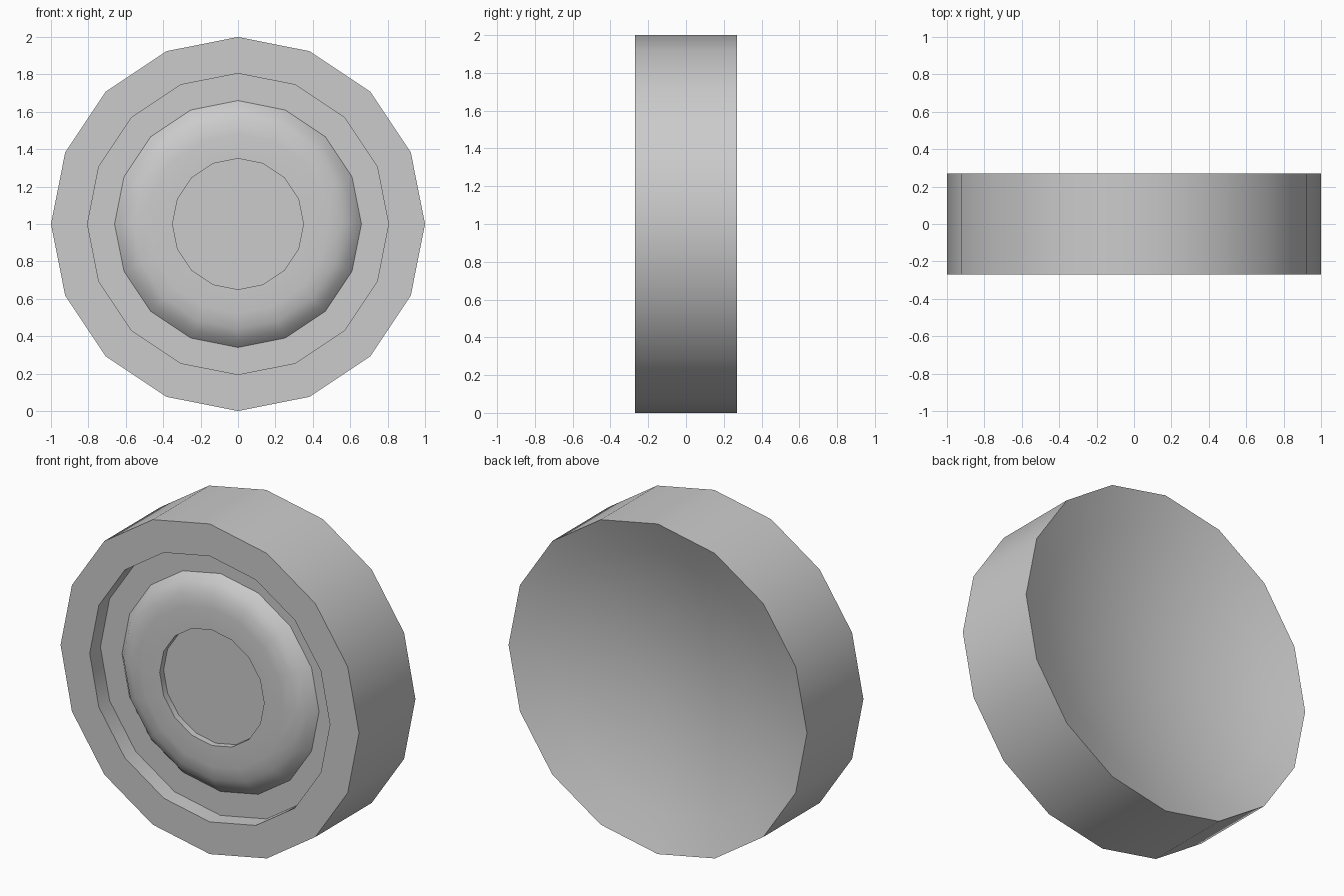
import bpy, bmesh, math

if "Cube" in bpy.data.objects:
    bpy.data.objects.remove(bpy.data.objects["Cube"])

SIDES = 16


def lathe(name, profile, angle=30):
    """Turn a closed (radius, y) profile around the y axis, then lift onto z = 0."""
    bm = bmesh.new()
    verts = [bm.verts.new((r, y, 0)) for r, y in profile]
    edges = [bm.edges.new(pair) for pair in zip(verts, verts[1:])]
    bmesh.ops.spin(bm, geom=verts + edges, cent=(0, 0, 0), axis=(0, 1, 0),
                   angle=2 * math.pi, steps=SIDES, use_duplicate=False)
    bmesh.ops.remove_doubles(bm, verts=bm.verts[:], dist=1e-4)
    bmesh.ops.recalc_face_normals(bm, faces=bm.faces[:])
    mesh = bpy.data.meshes.new(name)
    bm.to_mesh(mesh)
    bm.free()
    ob = bpy.data.objects.new(name, mesh)
    bpy.context.collection.objects.link(ob)
    ob.location.z = 1
    bpy.ops.object.select_all(action='DESELECT')
    ob.select_set(True)
    bpy.context.view_layer.objects.active = ob
    bpy.ops.object.shade_smooth_by_angle(angle=math.radians(angle))
    return ob


# Hollowed back, from the centre out to the rim
dish = [(r, 0.27 - 0.2 * (1 - r * r)) for r in (0, 0.2, 0.4, 0.6, 0.8, 1)]
# Front rim and the sunken ring groove
rim = [(1, -0.27), (0.805, -0.27), (0.805, -0.167)]
# Rounded hub with a shallow centre recess
hub = [(0.66, -0.167), (0.62, -0.21), (0.56, -0.24), (0.48, -0.25),
       (0.35, -0.25), (0.35, -0.212), (0, -0.212)]

lathe("round_disc", dish + rim + hub)
